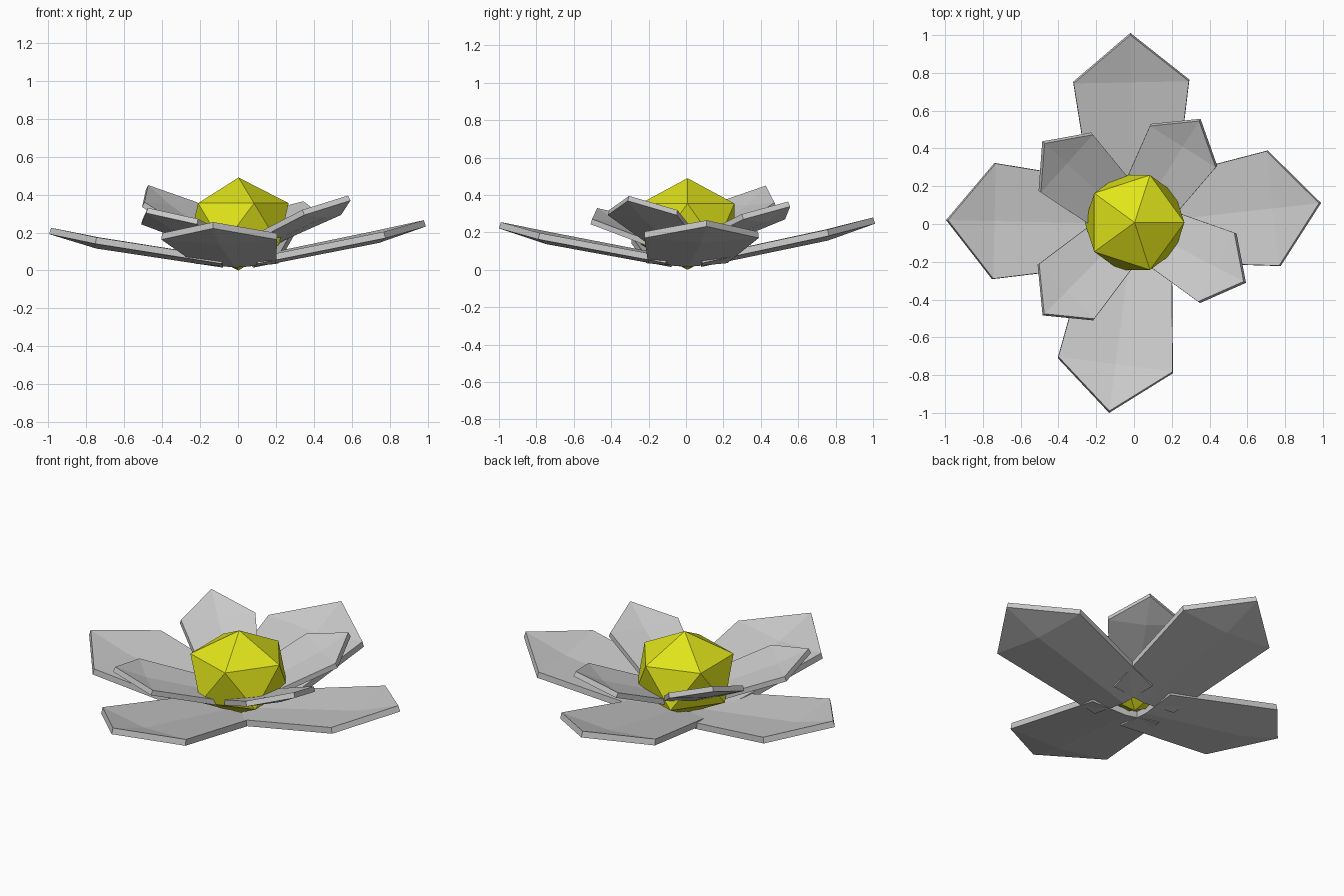
import bpy
from math import cos, sin, radians

if "Cube" in bpy.data.objects:
    bpy.data.objects.remove(bpy.data.objects["Cube"])


def petal(name, angle, tip_r, tip_z, base_z, size, thickness):
    """Creased five-sided petal pointing outward along the angle (degrees)."""
    rise = tip_z - base_z
    mid_z = base_z + 0.736 * rise
    base_r, mid_r = 0.075 * size, 0.75 * tip_r
    # (outward, sideways, height)
    points = [
        (base_r, 0, base_z),                                # 0 base middle
        (base_r, -0.21 * size, base_z + 0.02 * size),       # 1 base right
        (base_r, 0.21 * size, base_z + 0.02 * size),        # 2 base left
        (mid_r, 0, mid_z - 0.029 * size),                   # 3 keel
        (mid_r, -0.305 * size, mid_z - 0.004 * size),       # 4 right corner
        (mid_r, 0.305 * size, mid_z - 0.004 * size),        # 5 left corner
        (tip_r, 0, tip_z),                                  # 6 tip
    ]
    c, s = cos(radians(angle)), sin(radians(angle))
    verts = [(r * c - w * s, r * s + w * c, z) for r, w, z in points]
    faces = [(0, 3, 5, 2), (1, 4, 3, 0), (3, 6, 5), (3, 4, 6)]
    mesh = bpy.data.meshes.new(name)
    mesh.from_pydata(verts, [], faces)
    mesh.update()
    obj = bpy.data.objects.new(name, mesh)
    bpy.context.collection.objects.link(obj)
    solid = obj.modifiers.new("thickness", 'SOLIDIFY')
    solid.thickness = thickness
    solid.offset = -1


# Outer ring of large petals: angle, tip radius, tip height
outer = [(6.4, 0.985, 0.265), (91.1, 1.0, 0.28), (178.8, 0.985, 0.225), (262.5, 0.998, 0.255)]
for i, (a, r, z) in enumerate(outer):
    petal(f"outer_petal_{i + 1}", a, r, z, 0.05, 1.0, 0.035)

# Inner ring of small, steeper petals
inner = [(57.7, 0.645, 0.365), (138, 0.637, 0.45), (225, 0.672, 0.33), (332.3, 0.655, 0.395)]
for i, (a, r, z) in enumerate(inner):
    petal(f"inner_petal_{i + 1}", a, r, z, 0.12, 0.675, 0.03)

# Flower centre: slightly flattened icosahedron
bpy.ops.mesh.primitive_ico_sphere_add(subdivisions=1, radius=1, location=(0.003, 0.008, 0.245))
centre = bpy.context.object
centre.name = "flower_centre"
centre.scale = (0.295, 0.295, 0.245)
yellow = bpy.data.materials.new("yellow")
yellow.diffuse_color = (0.75, 0.78, 0.01, 1)
yellow.use_nodes = True
yellow.node_tree.nodes["Principled BSDF"].inputs["Base Color"].default_value = yellow.diffuse_color
centre.data.materials.append(yellow)
